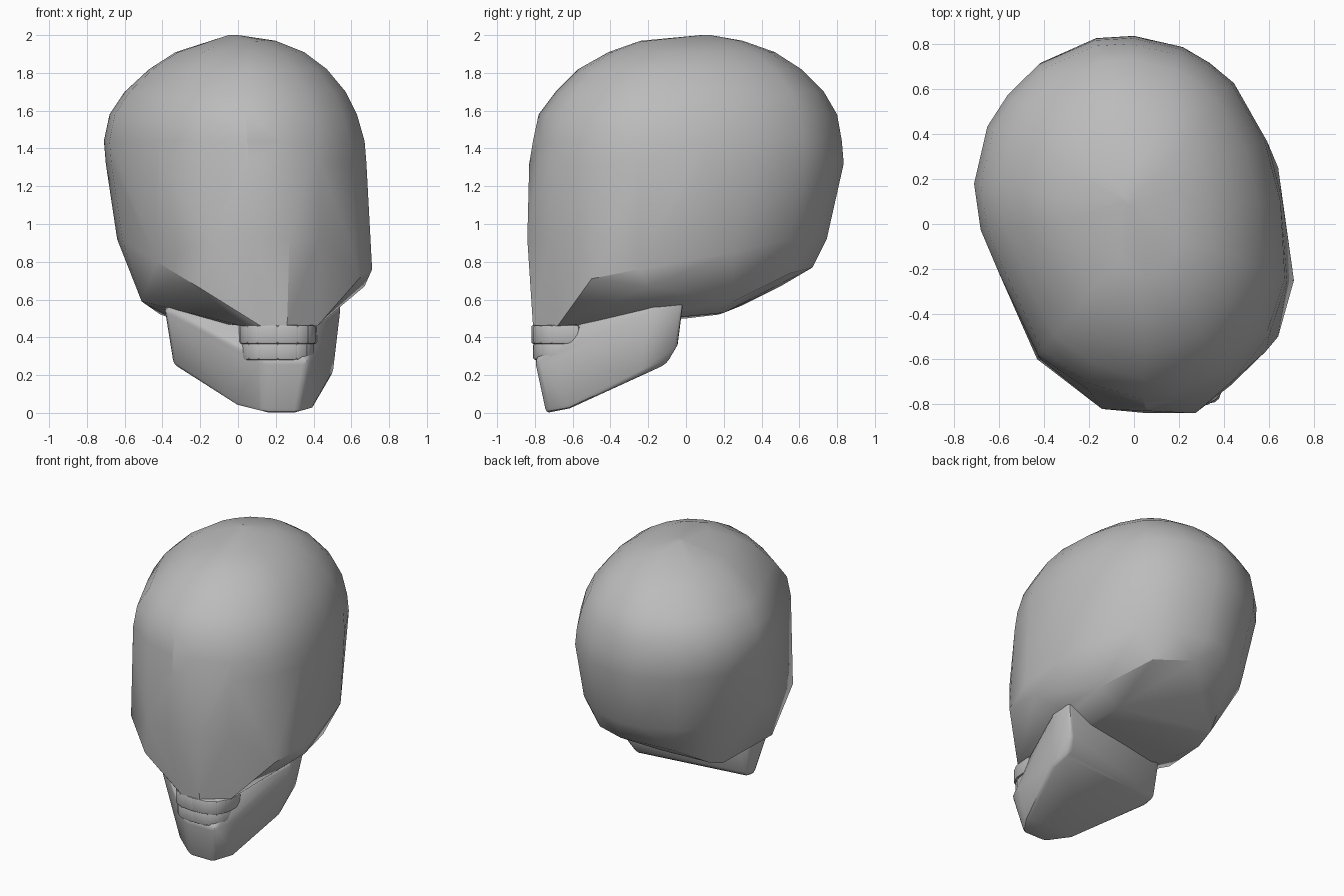
import bpy, bmesh, math
from mathutils import Matrix, Vector

if "Cube" in bpy.data.objects:
    bpy.data.objects.remove(bpy.data.objects["Cube"])

GREY = (0.5, 0.5, 0.5, 1)
bone = bpy.data.materials.new("bone grey")
bone.use_nodes = True
bone.diffuse_color = GREY
bone.node_tree.nodes["Principled BSDF"].inputs["Base Color"].default_value = GREY


def finish(bm, name, angle, bevel):
    """Turn a bmesh into a shaded object, with softened edges if asked."""
    bmesh.ops.recalc_face_normals(bm, faces=bm.faces)
    mesh = bpy.data.meshes.new(name)
    bm.to_mesh(mesh)
    bm.free()
    obj = bpy.data.objects.new(name, mesh)
    bpy.context.collection.objects.link(obj)
    mesh.materials.append(bone)
    bpy.ops.object.select_all(action="DESELECT")
    obj.select_set(True)
    bpy.context.view_layer.objects.active = obj
    if bevel:
        mod = obj.modifiers.new("soft edges", "BEVEL")
        mod.width, mod.segments = bevel, 2
        bpy.ops.object.modifier_apply(modifier=mod.name)
    bpy.ops.object.shade_smooth_by_angle(angle=math.radians(angle))


def hull(points, name, angle, bevel=0):
    """Wrap a cloud of points in a convex shell."""
    bm = bmesh.new()
    for p in points:
        bm.verts.new(p)
    out = bmesh.ops.convex_hull(bm, input=bm.verts)
    spare = {v for v in out["geom_interior"] + out["geom_unused"]
             if isinstance(v, bmesh.types.BMVert)}
    bmesh.ops.delete(bm, geom=list(spare), context="VERTS")
    bmesh.ops.dissolve_limit(bm, angle_limit=math.radians(2), verts=bm.verts, edges=bm.edges)
    finish(bm, name, angle, bevel)


# Cranium: a plan outline, refitted to the width and depth at each height;
# the face is broad and low, the forehead rounder
back = [(-.42, -.6), (-.6, -.22), (-.68, -.03), (-.71, .18), (-.65, .44), (-.56, .58),
        (-.42, .72), (-.17, .83), (.0, .84), (.22, .79), (.34, .72), (.45, .63),
        (.6, .37), (.67, .1), (.69, -.25)]
face = [(.62, -.54), (.45, -.7), (.28, -.83), (.05, -.83), (-.17, -.81)]
forehead = [(.61, -.49), (.44, -.7), (.25, -.79), (.06, -.83), (-.2, -.75)]
# height, x low, x high, y low, y high
levels = [(2, -.05, .0, .08, .13), (1.97, -.12, .2, -.24, .3), (1.91, -.33, .35, -.41, .47),
          (1.82, -.47, .47, -.57, .61), (1.7, -.6, .57, -.69, .73), (1.58, -.68, .63, -.78, .8),
          (1.44, -.71, .67, -.81, .825), (1.32, -.7, .68, -.83, .835), (.92, -.64, .65, -.84, .745)]
cloud = []
for z, x0, x1, y0, y1 in levels:
    for x, y in back + (forehead if z > 1.2 else face):
        cloud.append((x0 + (x + .71) / 1.4 * (x1 - x0), y0 + (y + .83) / 1.67 * (y1 - y0), z))

# Upper jaw, right cheek, left cheek, skull base
cloud += [(.03, -.75, .46), (.12, -.81, .46), (.26, -.81, .46), (.42, -.68, .46), (.03, -.62, .46),
          (-.2, -.77, .66), (-.35, -.61, .7), (-.43, -.6, .8), (-.51, -.25, .59),
          (.71, -.25, .76), (.64, -.5, .71), (.67, -.2, .67), (.55, -.1, .57),
          (.64, .25, .85), (.5, .25, .59), (.3, .2, .53), (.3, .0, .51),
          (-.35, .0, .5), (-.41, .17, .52), (-.4, .3, .57),
          (-.3, .58, .74), (.05, .67, .77), (.3, .55, .74), (-.15, .5, .67), (.15, .48, .67)]
hull(cloud, "cranium", 28)

# Lower jaw: a closed wedge from the two rear corners to the chin
jaw = [(-.39, -.4, .56), (-.39, -.2, .6), (-.34, -.2, .27), (-.34, -.29, .25), (-.3, -.13, .6),
       (.54, -.01, .6), (.55, -.16, .57), (.47, -.1, .26), (.5, -.04, .36), (.5, -.26, .19),
       (.45, -.45, .1), (.0, -.6, .48), (.41, -.55, .48), (.03, -.72, .28), (.13, -.8, .28),
       (.37, -.8, .28), (.41, -.68, .28), (.0, -.65, .03), (.13, -.74, .0), (.32, -.74, .0),
       (.4, -.62, .02)]
hull(jaw, "lower_jaw", 30, .025)


# Teeth: rows of soft blocks along a squared arch
def tooth_row(name, z, height, half_width, depth, count):
    bm = bmesh.new()
    centre = Vector((.21, -.57, z))

    def arch(t):
        c, s = math.cos(math.pi * t), math.sin(math.pi * t)
        return Vector((-half_width * math.copysign(abs(c) ** .7, c), -depth * abs(s) ** .6, 0))

    for i in range(count):
        p, q = arch(i / count), arch((i + 1) / count)
        along = q - p
        turn = Matrix.Rotation(math.atan2(along.y, along.x), 4, "Z")
        size = Matrix.Diagonal((along.length * 1.06, .12, height, 1))
        middle = centre + (p + q) / 2 + turn @ Vector((0, .06, 0))
        bmesh.ops.create_cube(bm, size=1, matrix=Matrix.Translation(middle) @ turn @ size)
    finish(bm, name, 40, .012)


tooth_row("upper_teeth", .415, .1, .21, .25, 8)
tooth_row("lower_teeth", .325, .09, .2, .24, 8)
